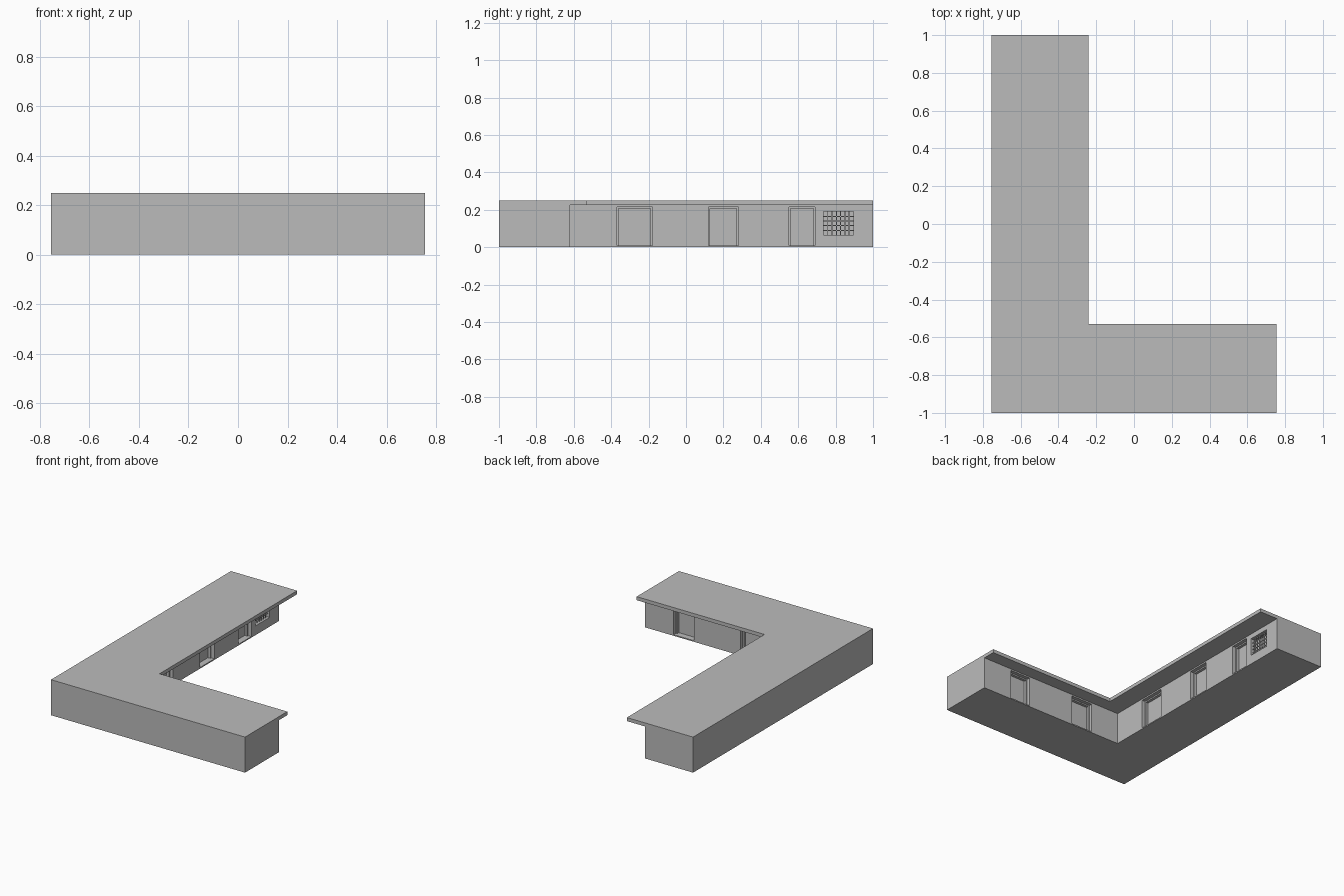
import bpy
import bmesh

if "Cube" in bpy.data.objects:
    bpy.data.objects.remove(bpy.data.objects["Cube"])

# Single plain grey
GREY = (0.5, 0.5, 0.5, 1)
grey = bpy.data.materials.new("plain grey")
grey.use_nodes = True
grey.diffuse_color = GREY
grey.node_tree.nodes["Principled BSDF"].inputs["Base Color"].default_value = GREY

# Overall sizes
HX, HY, TOP, EAVE = 0.755, 1.0, 0.25, 0.225
ROOF_X, ROOF_Y = -0.24, -0.53      # inner edges of the roof
WALL_X, WALL_Y = -0.38, -0.62      # inner faces of the walls
SILL, HEAD, DEPTH = 0.008, 0.215, 0.05


def prism(name, points, z0, z1):
    """Extrude a flat outline upwards."""
    bm = bmesh.new()
    base = bm.faces.new([bm.verts.new((x, y, z0)) for x, y in points])
    top = bmesh.ops.extrude_face_region(bm, geom=[base])["geom"]
    verts = [v for v in top if isinstance(v, bmesh.types.BMVert)]
    bmesh.ops.translate(bm, verts=verts, vec=(0, 0, z1 - z0))
    bmesh.ops.recalc_face_normals(bm, faces=bm.faces)
    mesh = bpy.data.meshes.new(name)
    bm.to_mesh(mesh)
    bm.free()
    mesh.materials.append(grey)
    obj = bpy.data.objects.new(name, mesh)
    bpy.context.collection.objects.link(obj)
    return obj


def box(name, x0, x1, y0, y1, z0, z1):
    return prism(name, [(x0, y0), (x1, y0), (x1, y1), (x0, y1)], z0, z1)


def wall_box(name, wall, a0, a1, near, far, z0, z1):
    """Box placed along a wall, between two depths behind its face."""
    if wall == "side":
        return box(name, WALL_X - far, WALL_X - near, a0, a1, z0, z1)
    return box(name, a0, a1, WALL_Y - far, WALL_Y - near, z0, z1)


def carve(target, cutter):
    cutter.hide_render = True
    mod = target.modifiers.new("cut", "BOOLEAN")
    mod.operation = "DIFFERENCE"
    mod.solver = "EXACT"
    mod.object = cutter
    bpy.context.view_layer.objects.active = target
    bpy.ops.object.modifier_apply(modifier=mod.name)
    bpy.data.objects.remove(cutter)


# L-shaped building, carved back under the eaves to leave the roof overhang
building = prism("building", [(-HX, -HY), (HX, -HY), (HX, ROOF_Y), (ROOF_X, ROOF_Y),
                              (ROOF_X, HY), (-HX, HY)], 0, TOP)
carve(building, box("eave_cutter", WALL_X, 2, WALL_Y, 2, -1, EAVE))

# Recessed doorways with frames and door panels
doorways = [("side", -0.37, -0.18), ("side", 0.12, 0.28), ("side", 0.55, 0.69),
            ("rear", -0.16, 0.01), ("rear", 0.37, 0.53)]
RIM = 0.009
for i, (wall, a0, a1) in enumerate(doorways, 1):
    carve(building, wall_box("door_cutter", wall, a0, a1, -0.02, DEPTH, SILL, HEAD))
    for part, b0, b1, z0 in (("left_jamb", a0, a0 + RIM, SILL),
                             ("right_jamb", a1 - RIM, a1, SILL),
                             ("lintel", a0 + RIM, a1 - RIM, HEAD - RIM)):
        wall_box(f"door_{i}_{part}", wall, b0, b1, 0.025, DEPTH, z0, HEAD)
    wall_box(f"door_{i}_panel", wall, a0 + RIM, a1 - RIM, 0.044, DEPTH, SILL, HEAD - RIM)

# Barred window
W0, W1, Z0, Z1 = 0.735, 0.895, 0.065, 0.19
carve(building, wall_box("window_cutter", "side", W0, W1, -0.02, DEPTH, Z0, Z1))
BAR, COLS, ROWS = 0.0025, 7, 5
for i in range(1, COLS):
    y = W0 + (W1 - W0) * i / COLS
    wall_box(f"window_upright_{i}", "side", y - BAR, y + BAR, 0.015, 0.02, Z0, Z1)
for i in range(1, ROWS):
    z = Z0 + (Z1 - Z0) * i / ROWS
    wall_box(f"window_crossbar_{i}", "side", W0, W1, 0.015, 0.02, z - BAR, z + BAR)
